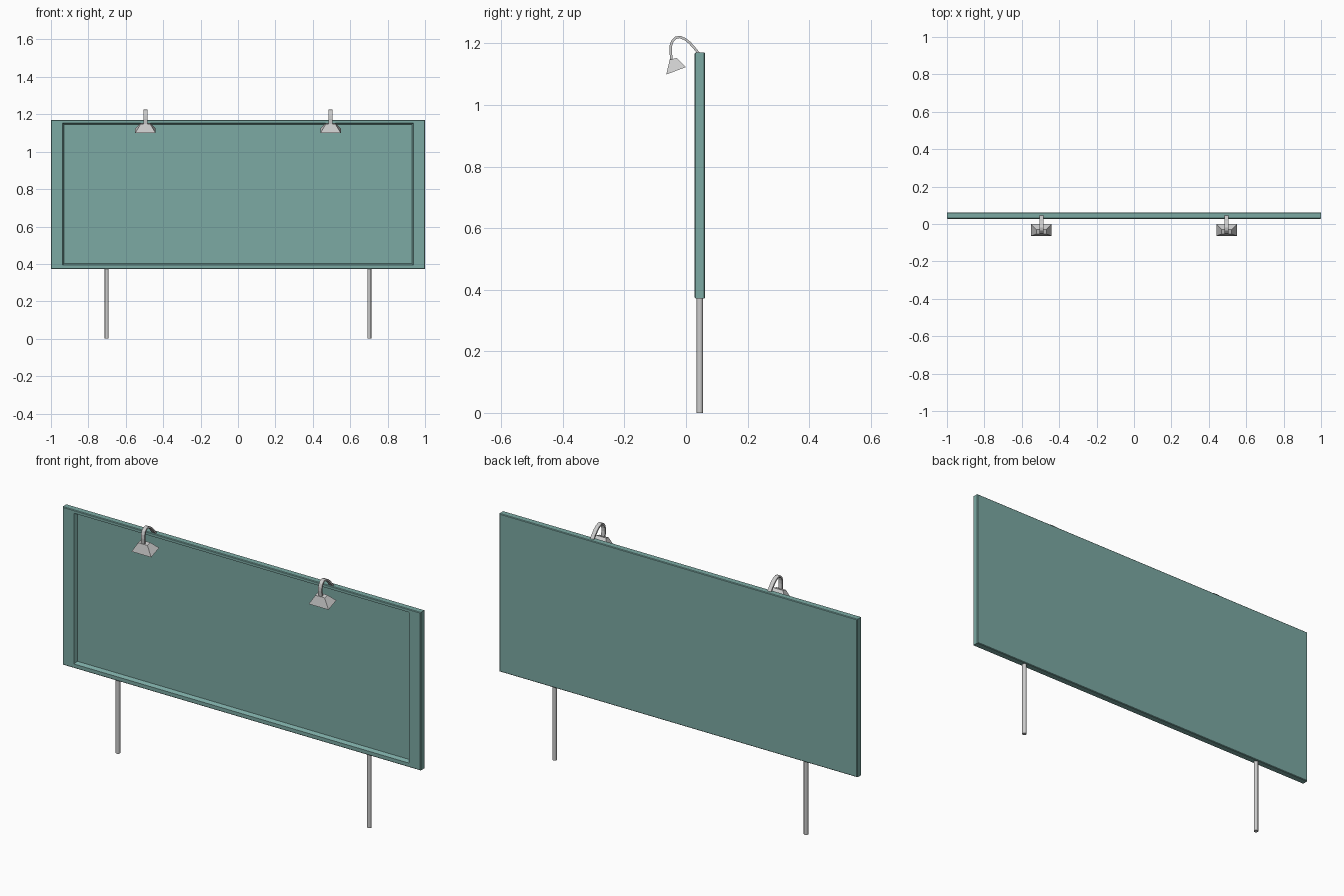
import bpy, bmesh
from mathutils import Vector

if "Cube" in bpy.data.objects:
    bpy.data.objects.remove(bpy.data.objects["Cube"])

TEAL = bpy.data.materials.new("teal_paint")
TEAL.diffuse_color = (0.2, 0.4, 0.37, 1)
TEAL.use_nodes = True
TEAL.node_tree.nodes["Principled BSDF"].inputs["Base Color"].default_value = TEAL.diffuse_color


def loft(name, rings, mat=None):
    """Join equal-sized point rings into a closed solid, capped at both ends."""
    bm = bmesh.new()
    loops = [[bm.verts.new(p) for p in ring] for ring in rings]
    n = len(loops[0])
    for a, b in zip(loops, loops[1:]):
        for i in range(n):
            j = (i + 1) % n
            bm.faces.new((a[i], a[j], b[j], b[i]))
    bm.faces.new(loops[0])
    bm.faces.new(loops[-1])
    bmesh.ops.recalc_face_normals(bm, faces=bm.faces)
    me = bpy.data.meshes.new(name)
    bm.to_mesh(me)
    bm.free()
    ob = bpy.data.objects.new(name, me)
    bpy.context.collection.objects.link(ob)
    if mat:
        me.materials.append(mat)
    return ob


def rect(x, z0, z1, y):
    return [(-x, y, z0), (x, y, z0), (x, y, z1), (-x, y, z1)]


# Board: back, chamfered rim, front frame, then the recessed display face
c = 0.003
loft("board", [
    rect(1 - c, 0.372 + c, 1.17 - c, 0.062),
    rect(1, 0.372, 1.17, 0.062 - c),
    rect(1, 0.372, 1.17, 0.028 + c),
    rect(1 - c, 0.372 + c, 1.17 - c, 0.028),
    rect(0.937, 0.393, 1.154, 0.028),
    rect(0.929, 0.401, 1.146, 0.047),
], TEAL)

# Arm path in the (y, z) plane, from the top of the board to the shade
ARM = [(0.046, 1.162), (0.028, 1.184), (0.012, 1.202), (-0.003, 1.214),
       (-0.020, 1.221), (-0.034, 1.218), (-0.044, 1.208), (-0.049, 1.193),
       (-0.050, 1.175), (-0.047, 1.145)]


def arm_rings(cx, half_width=0.010, half_thick=0.004):
    pts = [Vector(p) for p in ARM]
    rings = []
    for i, p in enumerate(pts):
        t = (pts[min(i + 1, len(pts) - 1)] - pts[max(i - 1, 0)]).normalized()
        nrm = Vector((-t.y, t.x)) * half_thick
        a, b = p + nrm, p - nrm
        rings.append([(cx - half_width, *a), (cx + half_width, *a),
                      (cx + half_width, *b), (cx - half_width, *b)])
    return rings


def shade_ring(cx, half, front, back):
    return [(cx - half, *front), (cx + half, *front),
            (cx + half, *back), (cx - half, *back)]


for side, s in (("left", -1), ("right", 1)):
    # Support post
    bpy.ops.mesh.primitive_cylinder_add(vertices=12, radius=0.0105, depth=0.38,
                                        location=(s * 0.702, 0.045, 0.19))
    post = bpy.context.object
    post.name = side + "_post"
    bpy.ops.object.shade_smooth_by_angle()

    # Bent lamp arm and tilted pyramid shade
    cx = s * 0.495
    loft(side + "_lamp_arm", arm_rings(cx))
    loft(side + "_lamp_shade", [
        shade_ring(cx, 0.055, (-0.064, 1.099), (-0.001, 1.123)),
        shade_ring(cx, 0.026, (-0.053, 1.147), (-0.030, 1.153)),
    ])
